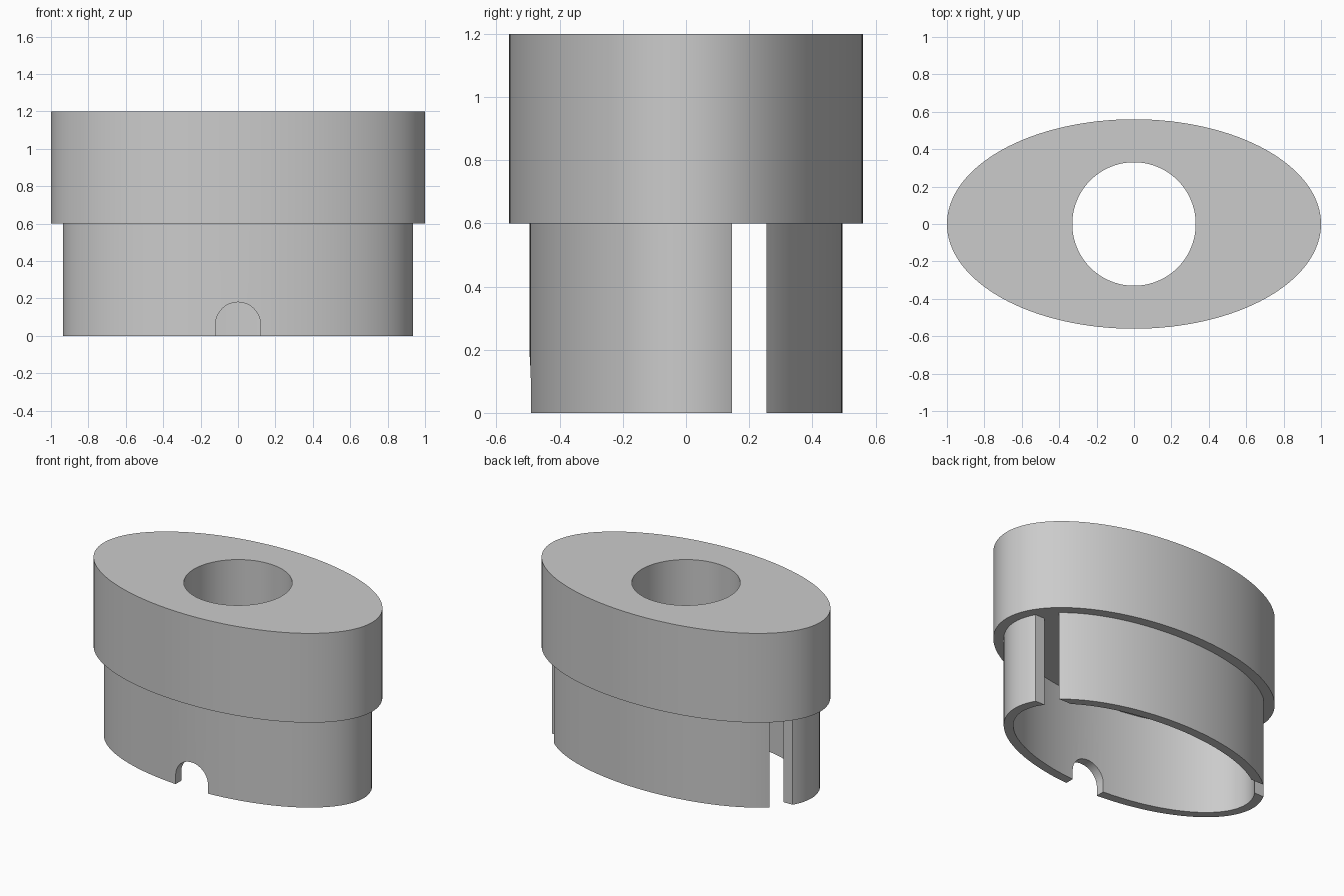
import bpy
import bmesh
from math import cos, sin, pi, radians

default = bpy.data.objects.get("Cube")
if default:
    bpy.data.objects.remove(default, do_unlink=True)

SEGMENTS = 128
SPLIT = 0.6      # height where the skirt meets the cap
TOP = 1.2

grey = bpy.data.materials.new("plain grey")
grey.use_nodes = True
colour = (0.6, 0.6, 0.6, 1)
grey.diffuse_color = colour
grey.node_tree.nodes["Principled BSDF"].inputs["Base Color"].default_value = colour


def add_object(name, bm):
    bmesh.ops.recalc_face_normals(bm, faces=bm.faces)
    mesh = bpy.data.meshes.new(name)
    bm.to_mesh(mesh)
    bm.free()
    mesh.materials.append(grey)
    obj = bpy.data.objects.new(name, mesh)
    bpy.context.collection.objects.link(obj)
    return obj


def elliptical_tube(name, outer, inner, bottom, top):
    """Closed tube between two elliptical outlines given as (x, y) radii."""
    bm = bmesh.new()
    angles = [2 * pi * i / SEGMENTS for i in range(SEGMENTS)]
    rings = [[bm.verts.new((rx * cos(a), ry * sin(a), z)) for a in angles]
             for (rx, ry), z in ((outer, bottom), (outer, top), (inner, top), (inner, bottom))]
    for r in range(4):
        lower, upper = rings[r], rings[(r + 1) % 4]
        for i in range(SEGMENTS):
            j = (i + 1) % SEGMENTS
            bm.faces.new((lower[i], lower[j], upper[j], upper[i]))
    return add_object(name, bm)


def prism(name, points, axis_vector):
    """Extrude a closed outline into a cutter."""
    bm = bmesh.new()
    face = bm.faces.new([bm.verts.new(p) for p in points])
    new = bmesh.ops.extrude_face_region(bm, geom=[face])["geom"]
    verts = [v for v in new if isinstance(v, bmesh.types.BMVert)]
    bmesh.ops.translate(bm, verts=verts, vec=axis_vector)
    obj = add_object(name, bm)
    obj.hide_render = True
    return obj


def select_only(obj):
    bpy.ops.object.select_all(action='DESELECT')
    obj.select_set(True)
    bpy.context.view_layer.objects.active = obj


def cut(target, cutter):
    mod = target.modifiers.new("cut", 'BOOLEAN')
    mod.operation = 'DIFFERENCE'
    mod.solver = 'EXACT'
    mod.object = cutter
    select_only(target)
    bpy.ops.object.modifier_apply(modifier=mod.name)
    bpy.data.objects.remove(cutter, do_unlink=True)


# Solid upper cap with a round bore, and thin hollow skirt below
cap = elliptical_tube("cap", (1.0, 0.56), (0.33, 0.33), SPLIT, TOP)
skirt = elliptical_tube("skirt", (0.935, 0.495), (0.875, 0.435), 0, SPLIT)

# Full-height slot through both ends of the skirt
y0, y1 = 0.145, 0.255
cut(skirt, prism("slot_cutter",
                 [(-1.2, y0, -0.1), (-1.2, y1, -0.1), (-1.2, y1, 0.7), (-1.2, y0, 0.7)],
                 (2.4, 0, 0)))

# Arched notch at the bottom of the front wall
radius, spring = 0.12, 0.06
arch = [(radius * cos(pi * i / 24), -0.7, spring + radius * sin(pi * i / 24)) for i in range(25)]
cut(skirt, prism("notch_cutter",
                 [(radius, -0.7, -0.1)] + arch + [(-radius, -0.7, -0.1)],
                 (0, 0.5, 0)))

for part in (cap, skirt):
    select_only(part)
    bpy.ops.object.shade_smooth_by_angle(angle=radians(30))
